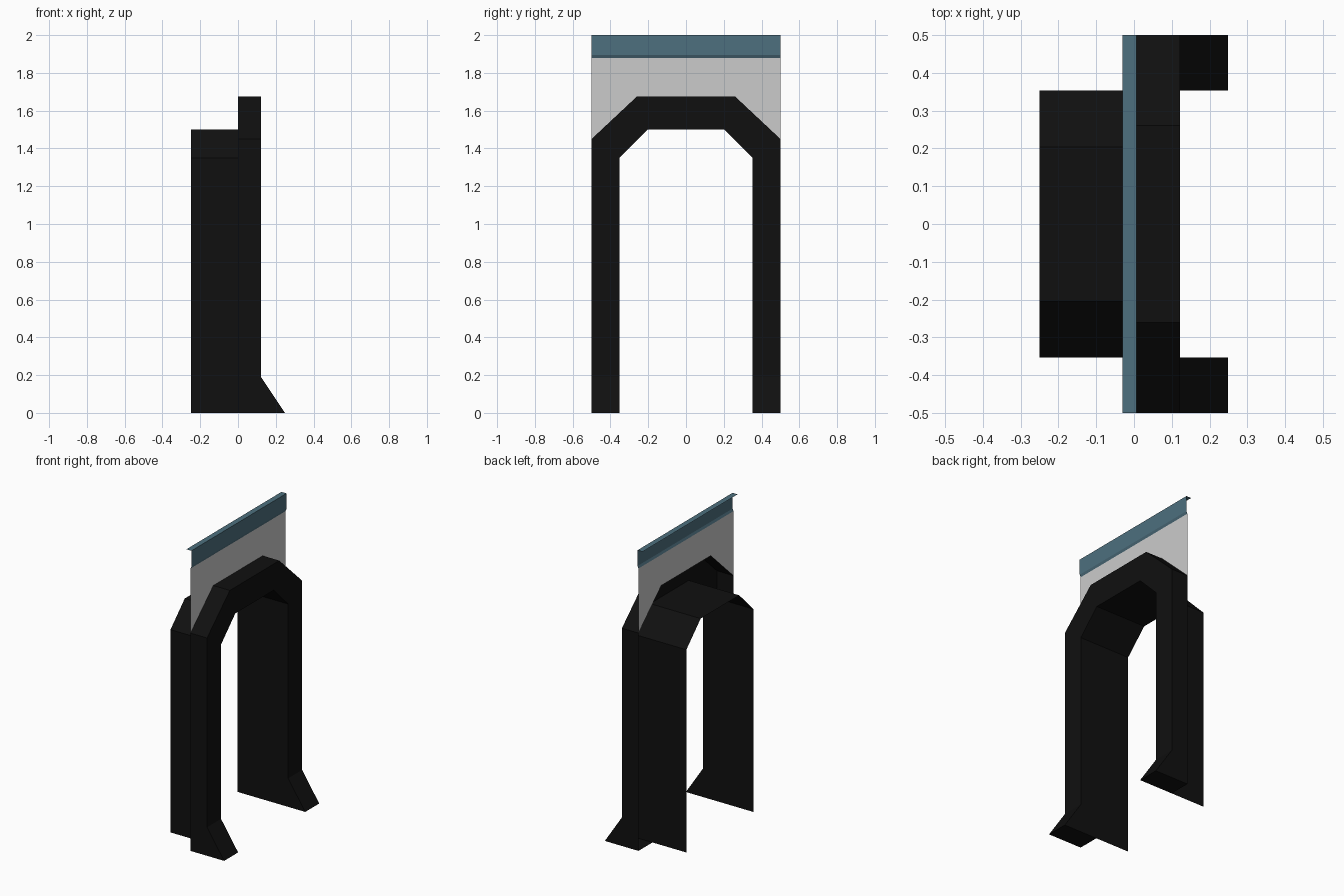
import bpy, bmesh

if "Cube" in bpy.data.objects:
    bpy.data.objects.remove(bpy.data.objects["Cube"])


def material(name, color):
    m = bpy.data.materials.new(name)
    m.diffuse_color = (*color, 1)
    m.use_nodes = True
    m.node_tree.nodes["Principled BSDF"].inputs["Base Color"].default_value = m.diffuse_color
    return m


black = material("black_metal", (0.005, 0.005, 0.005))
blue = material("blue_trim", (0.075, 0.16, 0.21))


def shell(name, strips, mat=None):
    """Quad strips between paired point rows on the +y half, mirrored to -y."""
    bm = bmesh.new()
    for a, b in strips:
        va = [bm.verts.new(p) for p in a]
        vb = [bm.verts.new(p) for p in b]
        for i in range(len(a) - 1):
            bm.faces.new((va[i], va[i + 1], vb[i + 1], vb[i]))
    bmesh.ops.remove_doubles(bm, verts=bm.verts, dist=1e-5)
    mesh = bpy.data.meshes.new(name)
    bm.to_mesh(mesh)
    bm.free()
    ob = bpy.data.objects.new(name, mesh)
    bpy.context.collection.objects.link(ob)
    if mat:
        mesh.materials.append(mat)
    mod = ob.modifiers.new("mirror", 'MIRROR')
    mod.use_axis = (False, True, False)
    return ob


# Half profiles (y, z) from the floor to the crown, and front depth at each point
outer = [(0.5, 0), (0.5, 0.19), (0.5, 1.45), (0.26, 1.675), (0, 1.675)]
inner = [(0.353, 0), (0.353, 0.19), (0.353, 1.35), (0.203, 1.5), (0, 1.5)]
depth = [0.248, 0.122, 0.122, 0.122, 0.122]


def row(profile, xs):
    return [(x, y, z) for x, (y, z) in zip(xs, profile)]


flat = [0] * 5
outer_back, outer_front = row(outer, flat), row(outer, depth)
inner_back, inner_front = row(inner, flat), row(inner, depth)

# Arch frame: outer wall, front face, inner wall and foot soles
shell("arch_frame", [
    (outer_back, outer_front),
    (outer_front, inner_front),
    (inner_front, inner_back),
    ([outer_back[0], outer_front[0]], [inner_back[0], inner_front[0]]),
], black)

# Thin passage lining behind the frame
shell("passage_lining", [(inner_back, row(inner, [-0.25] * 5))], black)

# Grey wall panel above the arch
low = outer_back[2:]
shell("wall_panel", [([(0, y, 1.88) for _, y, _ in low], low)])

# Blue top rail with a chamfered lower edge and a lip to the rear
rail = [(0, 1.88), (0.007, 1.895), (0.007, 2.0), (-0.03, 2.0)]
shell("top_rail", [([(x, 0.5, z) for x, z in rail],
                    [(x, 0, z) for x, z in rail])], blue)
